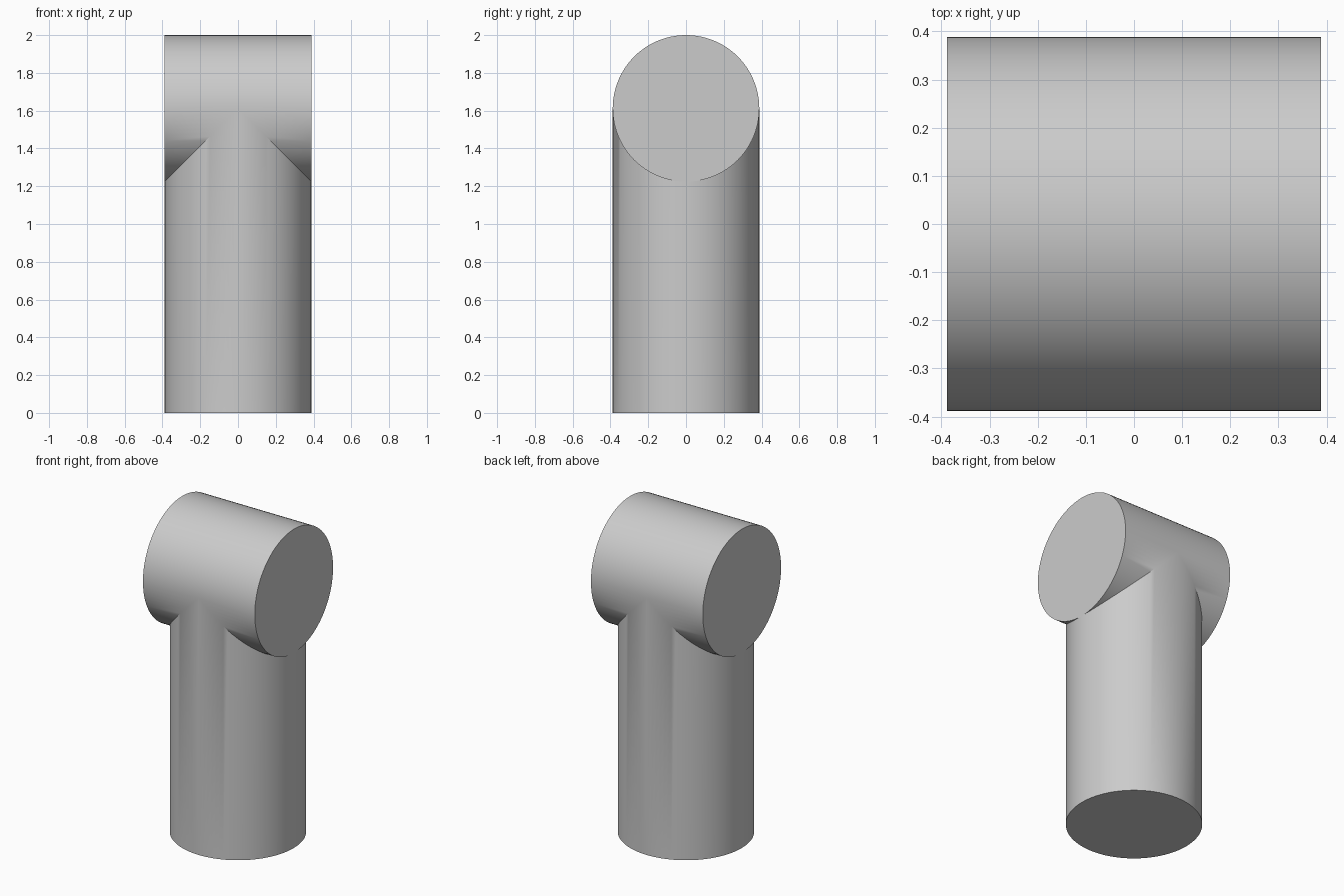
import bpy, bmesh
from math import sin, cos, pi, radians

cube = bpy.data.objects.get("Cube")
if cube:
    bpy.data.objects.remove(cube)

R = 0.388        # radius of both pipes, and half length of the crossbar
AXIS = 2 - R     # height of the crossbar axis
N = 96           # sides, a multiple of four

grey = bpy.data.materials.new("light grey")
grey.use_nodes = True
grey.diffuse_color = (0.6, 0.6, 0.6, 1)
grey.node_tree.nodes["Principled BSDF"].inputs["Base Color"].default_value = (0.6, 0.6, 0.6, 1)

bm = bmesh.new()


def strip(a, b):
    """Bridge two rows of points with quads."""
    rows = [[bm.verts.new(p) for p in row] for row in (a, b)]
    for i in range(len(a) - 1):
        bm.faces.new((rows[0][i], rows[0][i + 1], rows[1][i + 1], rows[1][i]))


def cap(points):
    bm.faces.new([bm.verts.new(p) for p in points])


# Upright pipe, ending in the mitre where it meets the crossbar
turn = [2 * pi * i / N for i in range(N + 1)]
base = [(R * cos(a), R * sin(a), 0) for a in turn]
strip(base, [(x, y, AXIS - abs(x)) for x, y, _ in base])
cap(base[:-1])

# Crossbar: full upper half, mitred lower half and end disc on each side
half = [-pi / 2 + pi * i / (N // 2) for i in range(N // 2 + 1)]
for side in (-1, 1):
    upper = [(side * R, R * sin(a), AXIS + R * cos(a)) for a in half]
    lower = [(side * R, R * sin(a), AXIS - R * cos(a)) for a in half]
    strip([(0, y, z) for _, y, z in upper], upper)
    strip([(side * (AXIS - z), y, z) for _, y, z in lower], lower)
    cap(upper + lower[-2:0:-1])

# Weld the seams
bmesh.ops.remove_doubles(bm, verts=bm.verts, dist=1e-5)
bmesh.ops.dissolve_degenerate(bm, edges=bm.edges, dist=1e-5)
bmesh.ops.recalc_face_normals(bm, faces=bm.faces)

mesh = bpy.data.meshes.new("tee_pipe")
bm.to_mesh(mesh)
bm.free()
mesh.materials.append(grey)
tee = bpy.data.objects.new("tee_pipe", mesh)
bpy.context.collection.objects.link(tee)

bpy.ops.object.select_all(action='DESELECT')
tee.select_set(True)
bpy.context.view_layer.objects.active = tee
bpy.ops.object.shade_smooth_by_angle(angle=radians(30))
